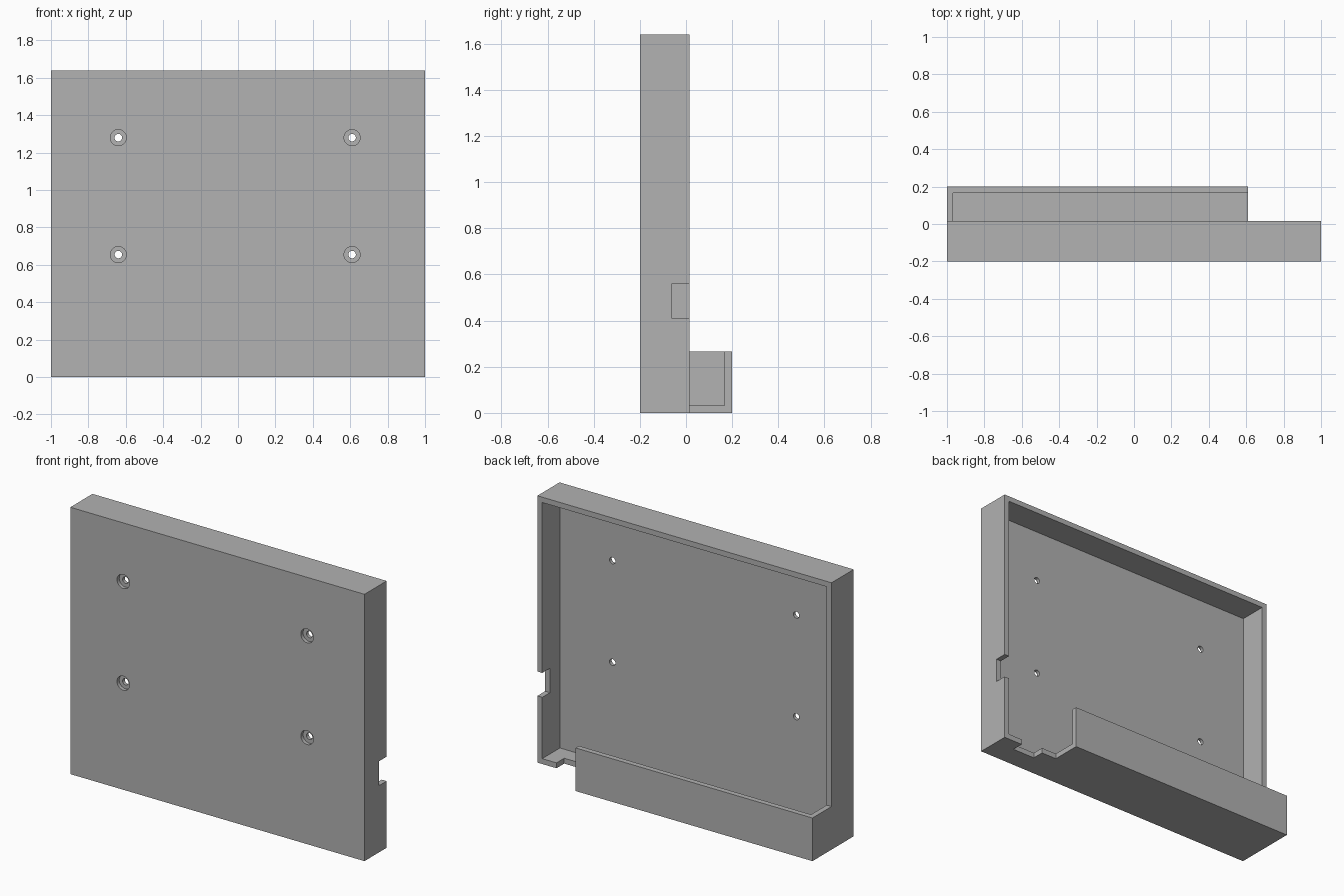
import bpy
import math
from mathutils import Vector

default = bpy.data.objects.get("Cube")
if default:
    bpy.data.objects.remove(default, do_unlink=True)

# Main dimensions
WALL = 0.033
HEIGHT = 1.64
FRONT, RIM, BACK = -0.2, 0.015, 0.2
PLATE = 0.043
LEDGE_TOP, LEDGE_END = 0.265, 0.61
NOTCH_Y = -0.06

grey = bpy.data.materials.new("plain grey")
grey.use_nodes = True
colour = (0.445, 0.445, 0.445, 1)
grey.diffuse_color = colour
grey.node_tree.nodes["Principled BSDF"].inputs["Base Color"].default_value = colour


def box(name, low, high):
    low, high = Vector(low), Vector(high)
    bpy.ops.mesh.primitive_cube_add(size=1, location=(low + high) / 2)
    obj = bpy.context.object
    obj.name = name
    obj.scale = high - low
    bpy.ops.object.transform_apply(location=True, rotation=True, scale=True)
    obj.data.materials.append(grey)
    return obj


def rod(name, x, z, radius, y0, y1):
    bpy.ops.mesh.primitive_cylinder_add(
        vertices=32, radius=radius, depth=y1 - y0,
        location=(x, (y0 + y1) / 2, z), rotation=(math.pi / 2, 0, 0))
    obj = bpy.context.object
    obj.name = name
    obj.data.materials.append(grey)
    return obj


def cut(target, cutter):
    cutter.hide_render = True
    mod = target.modifiers.new("cut", "BOOLEAN")
    mod.operation = "DIFFERENCE"
    mod.solver = "EXACT"
    mod.object = cutter
    bpy.context.view_layer.objects.active = target
    bpy.ops.object.modifier_apply(modifier=mod.name)
    bpy.data.objects.remove(cutter, do_unlink=True)


# Solid block, trimmed to a panel with a low ledge behind it
tray = box("wall_tray", (-1, FRONT, 0), (1, BACK, HEIGHT))
cut(tray, box("trim_above_ledge", (-2, RIM, LEDGE_TOP), (2, 1, 2)))
cut(tray, box("trim_beside_ledge", (LEDGE_END, RIM, -1), (2, 1, 2)))

# Hollow shared by the tray and the ledge pocket
cut(tray, box("hollow", (WALL - 1, FRONT + PLATE, WALL),
              (1 - WALL, BACK - WALL, HEIGHT - WALL)))

# Cable notches in the left wall and the bottom wall
cut(tray, box("side_notch", (0.9, NOTCH_Y, 0.41), (1.1, 0.1, 0.56)))
cut(tray, box("bottom_notch", (0.715, NOTCH_Y, -0.1), (0.87, 0.1, 0.1)))

# Counterbored screw holes
for x in (-0.64, 0.61):
    for z in (0.655, 1.28):
        cut(tray, rod("counterbore", x, z, 0.043, FRONT - 0.1, FRONT + 0.022))
        cut(tray, rod("screw_hole", x, z, 0.02, FRONT - 0.1, FRONT + 0.1))

bpy.ops.object.select_all(action="DESELECT")
tray.select_set(True)
bpy.context.view_layer.objects.active = tray
bpy.ops.object.shade_smooth_by_angle(angle=math.radians(30))
